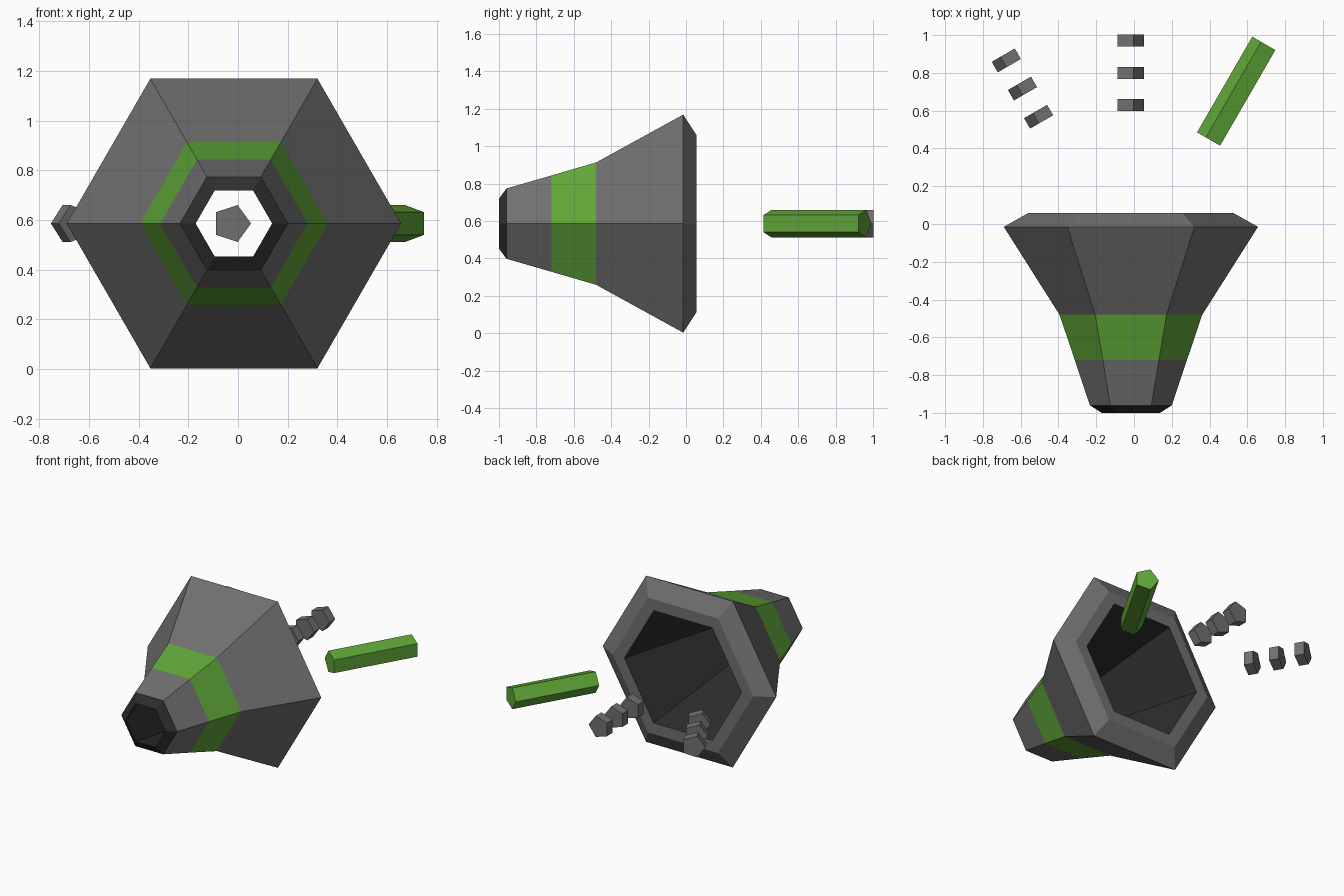
import bpy, math
from mathutils import Vector

if "Cube" in bpy.data.objects:
    bpy.data.objects.remove(bpy.data.objects["Cube"])


def material(name, rgb):
    m = bpy.data.materials.new(name)
    m.diffuse_color = (*rgb, 1)
    m.use_nodes = True
    m.node_tree.nodes["Principled BSDF"].inputs["Base Color"].default_value = m.diffuse_color
    return m


GREY = material("grey", (0.162, 0.162, 0.162))
GREEN = material("green", (0.117, 0.381, 0.039))
DARK = material("dark grey", (0.027, 0.027, 0.027))
MID_Z = 0.586


def make(name, verts, faces, mats):
    me = bpy.data.meshes.new(name)
    me.from_pydata(verts, [], faces)
    for m in mats:
        me.materials.append(m)
    ob = bpy.data.objects.new(name, me)
    bpy.context.collection.objects.link(ob)
    return ob


# Hexagonal horn: closed profile of (radius, y, colour of the band that follows)
profile = [(0.154, -1.0, 2), (0.217, -0.96, 0), (0.297, -0.72, 1),
           (0.378, -0.48, 0), (0.673, -0.015, 0), (0.545, 0.057, 0),
           (0.455, 0.057, 2)]
N = 6
verts, faces, colours = [], [], []
for r, y, _ in profile:
    for k in range(N):
        a = math.tau * k / N
        verts.append((-0.0165 + r * math.cos(a), y, MID_Z + r * math.sin(a)))
P = len(profile)
for i in range(P):
    j = (i + 1) % P
    for k in range(N):
        n = (k + 1) % N
        faces.append((i * N + k, i * N + n, j * N + n, j * N + k))
        colours.append(profile[i][2])
horn = make("horn", verts, faces, [GREY, GREEN, DARK])
for poly, c in zip(horn.data.polygons, colours):
    poly.material_index = c


# Pentagonal prism; (x, y) is the middle of its plan, point is the plan
# direction of its side corner, length runs across that direction
def pentagon_bar(name, x, y, length, point_deg, mat, r=0.078):
    t = math.radians(point_deg)
    out = Vector((math.cos(t), math.sin(t), 0))
    axis = Vector((-out.y, out.x, 0))
    shift = (r - r * math.cos(math.pi / 5)) / 2
    c = Vector((x, y, MID_Z)) - out * shift
    vs = []
    for s in (-0.5, 0.5):
        for k in range(5):
            a = math.tau * k / 5
            vs.append(c + axis * (s * length) + out * (r * math.cos(a))
                      + Vector((0, 0, r * math.sin(a))))
    # outward winding
    fs = [tuple(range(5)), tuple(range(9, 4, -1))]
    fs += [(k, 5 + k, 5 + (k + 1) % 5, (k + 1) % 5) for k in range(5)]
    return make(name, vs, fs, [mat])


# Long solid sound bar on the right
pentagon_bar("long_bar", 0.541, 0.703, 0.585, 150, GREEN)

# Two dashed rows: straight behind, and angled to the left
for i in range(3):
    pentagon_bar(f"middle_dash_{i + 1}", -0.018, 0.629 + 0.171 * i, 0.064, 0, GREY)
    pentagon_bar(f"left_dash_{i + 1}", -0.505 - 0.0855 * i, 0.568 + 0.149 * i,
                 0.064, 210, GREY)

# Consistent outward normals
import bmesh
for ob in bpy.context.collection.objects:
    bm = bmesh.new()
    bm.from_mesh(ob.data)
    bmesh.ops.recalc_face_normals(bm, faces=bm.faces)
    bm.to_mesh(ob.data)
    bm.free()
